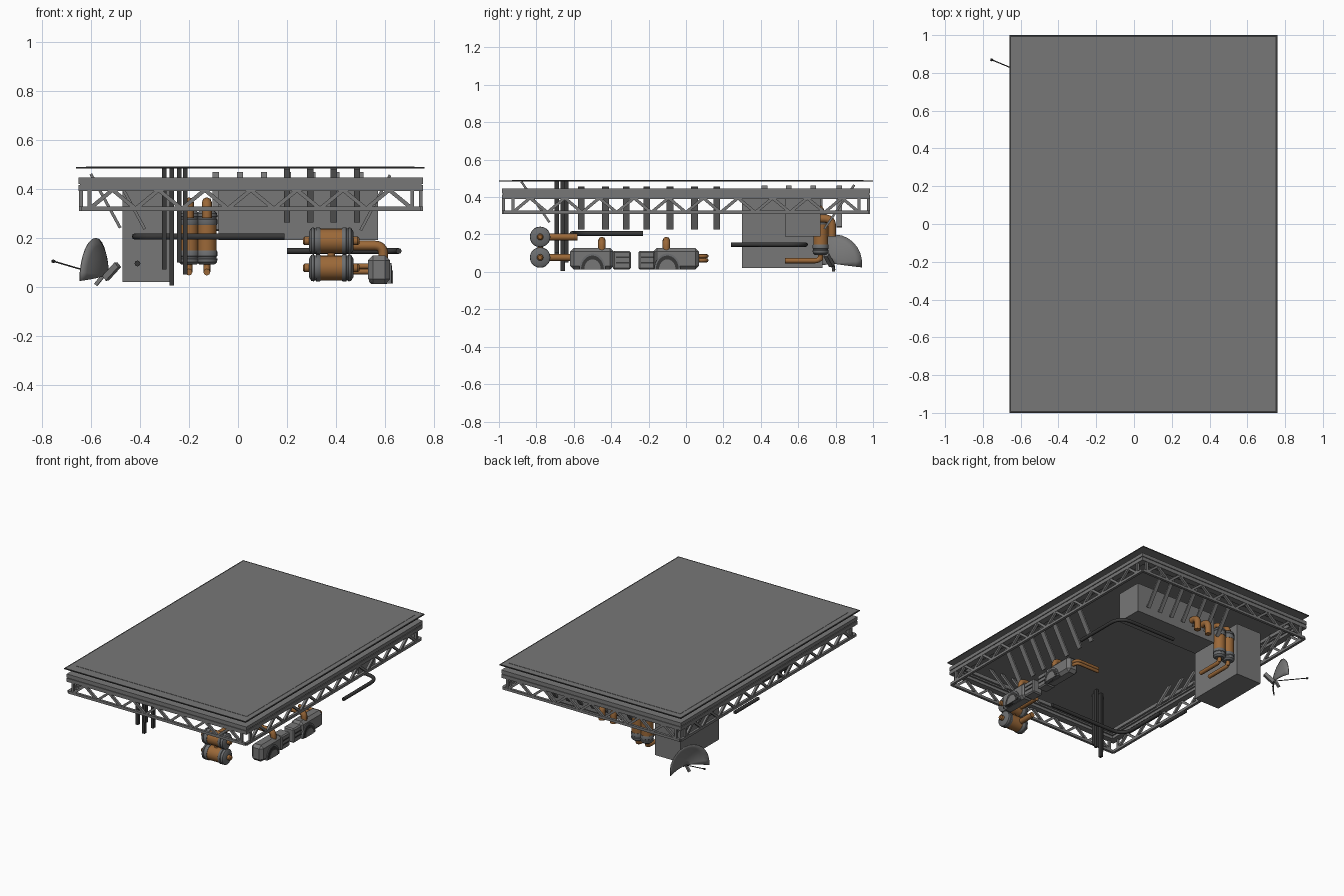
import bpy, bmesh, math
from mathutils import Vector

cube = bpy.data.objects.get("Cube")
if cube:
    bpy.data.objects.remove(cube)


def material(name, r, g, b):
    m = bpy.data.materials.new(name)
    m.use_nodes = True
    m.diffuse_color = (r, g, b, 1)
    m.node_tree.nodes["Principled BSDF"].inputs["Base Color"].default_value = (r, g, b, 1)
    return m


GREY = material("steel grey", .185, .185, .185)
CAP = material("cap grey", .15, .155, .16)
DARK = material("dark rubber", .04, .04, .04)
ORANGE = material("copper orange", .33, .14, .04)


def finish(name, bm, mat, smooth=False):
    bmesh.ops.recalc_face_normals(bm, faces=bm.faces)
    me = bpy.data.meshes.new(name)
    bm.to_mesh(me)
    bm.free()
    me.materials.append(mat)
    ob = bpy.data.objects.new(name, me)
    bpy.context.collection.objects.link(ob)
    if smooth:
        bpy.ops.object.select_all(action='DESELECT')
        ob.select_set(True)
        bpy.context.view_layer.objects.active = ob
        bpy.ops.object.shade_smooth_by_angle(angle=math.radians(40))
    return ob


def add_box(bm, x0, x1, y0, y1, z0, z1):
    vs = bmesh.ops.create_cube(bm, size=1)["verts"]
    for v in vs:
        v.co = Vector(((x0 + x1) / 2 + v.co.x * (x1 - x0), (y0 + y1) / 2 + v.co.y * (y1 - y0),
                       (z0 + z1) / 2 + v.co.z * (z1 - z0)))


def box(name, mat, *ext, bevel=0):
    bm = bmesh.new()
    add_box(bm, *ext)
    ob = finish(name, bm, mat)
    if bevel:
        b = ob.modifiers.new("bevel", 'BEVEL')
        b.width, b.segments = bevel, 1
    return ob


def add_beam(bm, a, b, w, d):
    # rectangular bar from a to b
    a, b = Vector(a), Vector(b)
    rot = (b - a).to_track_quat('Z', 'Y')
    for v in bmesh.ops.create_cube(bm, size=1)["verts"]:
        v.co = (a + b) / 2 + rot @ Vector((v.co.x * w, v.co.y * d, v.co.z * (b - a).length))


def lathe(name, mat, profile, origin, axis, n=20):
    # profile of (radius, distance) spun about an axis
    bm = bmesh.new()
    rot = Vector(axis).to_track_quat('Z', 'Y')
    rings = [[bm.verts.new(Vector(origin) + rot @ Vector((r * math.cos(i * math.tau / n),
              r * math.sin(i * math.tau / n), h))) for i in range(n)] for r, h in profile]
    for p, q in zip(rings, rings[1:]):
        for i in range(n):
            bm.faces.new((p[i], p[(i + 1) % n], q[(i + 1) % n], q[i]))
    bm.faces.new(rings[0])
    bm.faces.new(rings[-1])
    return finish(name, bm, mat, True)


def pipe(name, mat, points, r, fillet=.03):
    # round tube with filleted bends
    pts = [Vector(p) for p in points]
    path = [pts[0]]
    for a, b, c in zip(pts, pts[1:], pts[2:]):
        s, e = b + (a - b).normalized() * fillet, b + (c - b).normalized() * fillet
        for i in range(7):
            t = i / 6
            path.append(s * (1 - t) ** 2 + b * 2 * t * (1 - t) + e * t * t)
    path.append(pts[-1])
    cu = bpy.data.curves.new(name, 'CURVE')
    cu.dimensions = '3D'
    cu.bevel_depth, cu.bevel_resolution, cu.use_fill_caps = r, 2, True
    sp = cu.splines.new('POLY')
    sp.points.add(len(path) - 1)
    for p, q in zip(sp.points, path):
        p.co = (*q, 1)
    cu.materials.append(mat)
    ob = bpy.data.objects.new(name, cu)
    bpy.context.collection.objects.link(ob)


def tank(name, origin, axis, r, length):
    # orange drum with grey banded ends
    a, o = Vector(axis), Vector(origin)
    lathe(name + "_body", ORANGE, [(r * .92, -length * .3), (r * .92, length * .3)], o, a)
    for s in (-1, 1):
        lathe(name + "_cap", CAP, [(r * .95, length * .24), (r, length * .26), (r, length * .34),
              (r * .93, length * .35), (r * .93, length * .38), (r, length * .39),
              (r * .97, length * .45), (r * .7, length * .5)], o, a * s)
        lathe(name + "_nozzle", ORANGE, [(r * .32, length * .4), (r * .32, length * .6),
              (r * .2, length * .64)], o, a * s, 12)


# Thin roof sheet: grey faces, dark sides and dark border strip on top
bm = bmesh.new()
add_box(bm, -.66, .76, -1, 1, .482, .488)
bm.faces.ensure_lookup_table()
top = [f for f in bm.faces if f.normal.z > .5]
border = bmesh.ops.inset_region(bm, faces=top, thickness=.014)["faces"]
for f in bm.faces:
    f.material_index = 1 if f in border or abs(f.normal.z) < .5 else 0
finish("roof_sheet", bm, GREY).data.materials.append(DARK)
box("roof_panel", GREY, -.62, .72, -.93, .95, .487, .49)

# Stepped ring frame
X0, X1, Y0, Y1 = -.65, .755, -.985, .985
for name, inset, width, z0, z1 in (("frame_lower", 0, .045, .39, .415), ("frame_upper", 0, .07, .42, .445),
                                   ("frame_core", .006, .05, .41, .425)):
    bm = bmesh.new()
    a, b, c, d = X0 + inset, X1 - inset, Y0 + inset, Y1 - inset
    add_box(bm, a, b, c, c + width, z0, z1)
    add_box(bm, a, b, d - width, d, z0, z1)
    add_box(bm, a, a + width, c + width, d - width, z0, z1)
    add_box(bm, b - width, b, c + width, d - width, z0, z1)
    finish(name, bm, GREY)

# Truss skirt on all four sides
corners = [(X0 + .01, Y0 + .01), (X1 - .01, Y0 + .01), (X1 - .01, Y1 - .01), (X0 + .01, Y1 - .01)]
bm = bmesh.new()
for i in range(4):
    a, b = Vector((*corners[i], 0)), Vector((*corners[(i + 1) % 4], 0))
    low, high = Vector((0, 0, .318)), Vector((0, 0, .395))
    add_beam(bm, a + low, b + low, .018, .018)
    n = 7 if i % 2 == 0 else 10
    inner_a, inner_b = a.lerp(b, .025), a.lerp(b, .975)
    for end in (inner_a, inner_b):
        add_beam(bm, end + low, end + high, .016, .016)
    for k in range(n):
        p, q = inner_a.lerp(inner_b, k / n), inner_a.lerp(inner_b, (k + 1) / n)
        m = (p + q) / 2
        add_beam(bm, p + low, m + high, .016, .016)
        add_beam(bm, m + high, q + low, .016, .016)
finish("truss_skirt", bm, GREY)

# Leaning hanger slats
bm = bmesh.new()
for y in (-.56, -.43, -.32, -.21, -.085, .045, .165):
    add_beam(bm, (.62, y, .455), (.5, y, .23), .036, .012)
for y in (-.21, -.085, .045, .165):
    add_beam(bm, (-.48, y, .42), (-.38, y, .235), .036, .012)
for y in (.42, .55, .68, .82):
    add_beam(bm, (-.6, y, .46), (-.48, y, .24), .03, .012)
finish("side_slats", bm, GREY)
bm = bmesh.new()
for x in (.2, .295, .39, .485):
    add_beam(bm, (x, -.88, .482), (x, -.73, .265), .026, .012)
for i in range(7):
    x = -.09 + i * .098
    add_beam(bm, (x, .9, .465), (x, .74, .23), .026, .012)
finish("end_slats", bm, GREY)

# Equipment housings
box("tall_housing", GREY, -.47, -.27, .3, .73, .02, .4)
box("long_housing", GREY, -.08, .57, .53, .72, .19, .4)

# Thin hanging posts
for x, y, z in ((-.3, -.69, .07), (-.27, -.66, .005), (-.24, -.69, .1), (-.215, -.64, .05)):
    box("hanging_post", DARK, x - .009, x + .009, y - .012, y + .012, z, .485)

# Dark bent conduits and a short straight run
pipe("front_conduit", DARK, [(.19, -.61, .205), (-.42, -.61, .205), (-.42, -.23, .205)], .013, .1)
pipe("rear_conduit", DARK, [(.2, .64, .146), (.655, .64, .146), (.655, .24, .146)], .012, .1)
pipe("short_conduit", DARK, [(-.41, -.22, .095), (-.41, .04, .095)], .012)

# Paired horizontal tanks and their pipework
for z, end in ((.187, -.58), (.077, -.62)):
    tank("front_tank", (.38, -.78, z), (1, 0, 0), .055, .18)
    pipe("tank_feed", ORANGE, [(.35, -.75, z), (.35, end, z)], .019)
pipe("tank_link", ORANGE, [(.38, -.78, .08), (.38, -.78, .18)], .015)
for z in (.062, .084):
    pipe("return_pipe", ORANGE, [(.58, .05, z), (.58, .11, z), (.4, .11, z)], .011)

# Two mirrored fan units: body span, vent span, fan centre and riser
for y0, y1, v0, v1, yc, riser in ((-.62, -.385, -.39, -.295, -.5, -.45), (-.175, .07, -.255, -.165, -.1, -.105)):
    box("fan_housing", GREY, .53, .62, y0, y1, .012, .128, bevel=.02)
    box("vent_housing", GREY, .535, .615, v0, v1, .012, .112, bevel=.008)
    pipe("riser_pipe", ORANGE, [(.592, riser, .1), (.592, riser, .168), (.47, riser, .168)], .02, .035)
    bm = bmesh.new()
    for k in range(2):
        add_box(bm, .61, .618, v0 + .015, v1 - .01, .045 + k * .028, .053 + k * .028)
    finish("vent_slats", bm, DARK)
    for name, mat, r, x in (("fan_shroud", CAP, .07, .626), ("fan_mouth", DARK, .061, .628), ("fan_hub", GREY, .044, .631)):
        bm = bmesh.new()
        arc = [bm.verts.new((.6, yc + r * math.cos(math.pi * i / 16), .014 + r * 1.2 * math.sin(math.pi * i / 16)))
               for i in range(17)]
        f = bm.faces.new(arc)
        for v in bmesh.ops.extrude_face_region(bm, geom=[f])["geom"]:
            if isinstance(v, bmesh.types.BMVert):
                v.co.x = x
        finish(name, bm, mat)

# Paired upright tanks beside the tall housing
for x in (-.2, -.127):
    tank("rear_tank", (x, .72, .2), (0, 0, 1), .043, .22)
    pipe("tank_outlet", ORANGE, [(x, .72, .1), (x, .72, .06), (x, .53, .06)], .014)
    pipe("tank_inlet", ORANGE, [(x, .72, .3), (x, .72, .345), (x, .6, .345), (x, .6, .28)], .02)
# Hooked pipes on the back of the long housing
for x in (.02, .11):
    pipe("rear_hook", ORANGE, [(x, .71, .285), (x, .78, .285), (x, .78, .19)], .022, .04)

# Half dish aerial with feed rod
bm = bmesh.new()
axis = Vector((-.93, .36, .06)).normalized()
side = axis.cross(Vector((0, 0, 1))).normalized()
up = side.cross(axis)
hub = Vector((-.55, .785, .045))
rows = []
for j in range(6):
    r = .15 * j / 5
    rows.append([bm.verts.new(hub + axis * (r * r * 2) + (side * math.cos(a) + up * math.sin(a)) * r)
                 for a in [math.pi * (i / 14 * 1.1 - .05) for i in range(15)]])
for p, q in zip(rows, rows[1:]):
    for i in range(14):
        bm.faces.new((p[i], p[i + 1], q[i + 1], q[i]))
bmesh.ops.remove_doubles(bm, verts=bm.verts, dist=.0001)
dish = finish("dish", bm, GREY, True)
dish.modifiers.new("thickness", 'SOLIDIFY').thickness = .005
bm = bmesh.new()
add_beam(bm, (-.54, .78, .035), (-.49, .75, .09), .025, .025)
add_beam(bm, hub, (-.58, .79, .008), .015, .015)
finish("dish_bracket", bm, GREY)
pipe("feed_rod", DARK, [hub, (-.755, .87, .105)], .003)
lathe("feed_tip", DARK, [(.005, -.007), (.008, 0), (.005, .007)], (-.753, .869, .104), axis, 8)
